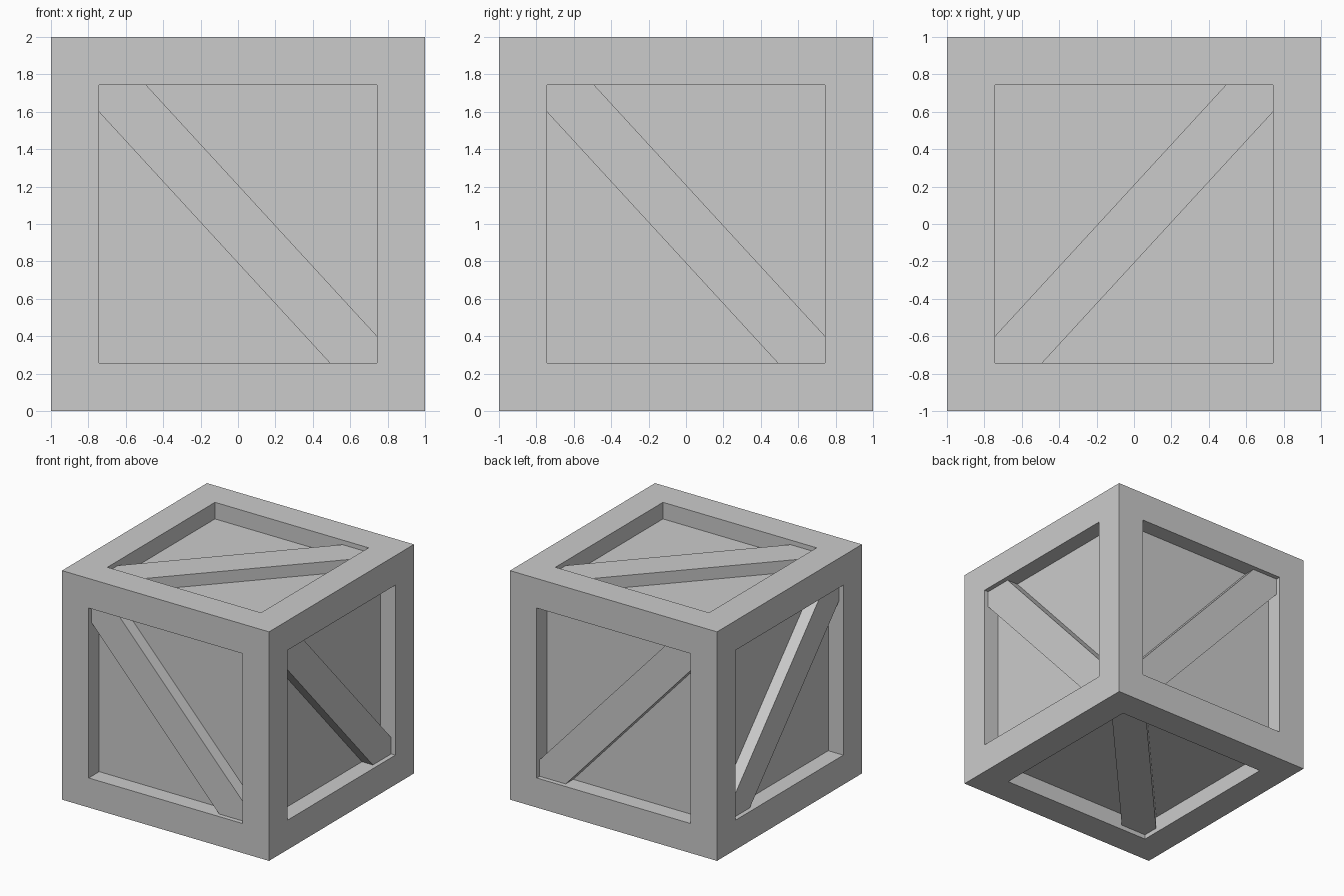
import bpy, bmesh
from mathutils import Vector

if "Cube" in bpy.data.objects:
    bpy.data.objects.remove(bpy.data.objects["Cube"])

HALF = 0.742        # half width of each recess
RECESS = 0.145      # depth of the panels below the frame
PLANK_TOP = 0.04    # depth of the plank faces below the frame


def add_object(name, bm):
    bmesh.ops.recalc_face_normals(bm, faces=bm.faces)
    mesh = bpy.data.meshes.new(name)
    bm.to_mesh(mesh)
    bm.free()
    obj = bpy.data.objects.new(name, mesh)
    obj.location.z = 1
    bpy.context.collection.objects.link(obj)


# Crate body: cube with a sunken panel on every side
bm = bmesh.new()
bmesh.ops.create_cube(bm, size=2)
panels = bm.faces[:]
bmesh.ops.inset_individual(bm, faces=panels, thickness=1 - HALF, use_even_offset=True)
for panel in panels:
    normal = panel.normal.copy()
    new = bmesh.ops.extrude_discrete_faces(bm, faces=[panel])["faces"][0]
    bmesh.ops.translate(bm, verts=new.verts, vec=-normal * RECESS)
add_object("crate_body", bm)

# Diagonal plank outline, clipped by the recess corners
A, B = 0.49, 0.598
H = HALF
OUTLINE = [(-H, H), (-A, H), (H, -B), (H, -H), (A, -H), (-H, B)]


def plank(name, right, up, out):
    right, up, out = Vector(right), Vector(up), Vector(out)
    bm = bmesh.new()
    face = bm.faces.new([bm.verts.new(right * u + up * v + out * (1 - PLANK_TOP))
                         for u, v in OUTLINE])
    new = bmesh.ops.extrude_face_region(bm, geom=[face], use_keep_orig=True)["geom"]
    bmesh.ops.translate(bm, verts=[g for g in new if isinstance(g, bmesh.types.BMVert)],
                        vec=out * (PLANK_TOP - RECESS - 0.002))
    add_object(name, bm)


# One plank per side; opposite sides mirror each other
for s, names in ((1, ("back", "right", "top")), (-1, ("front", "left", "bottom"))):
    plank(names[0] + "_plank", (1, 0, 0), (0, 0, 1), (0, s, 0))
    plank(names[1] + "_plank", (0, 1, 0), (0, 0, 1), (s, 0, 0))
    plank(names[2] + "_plank", (-1, 0, 0), (0, 1, 0), (0, 0, s))
